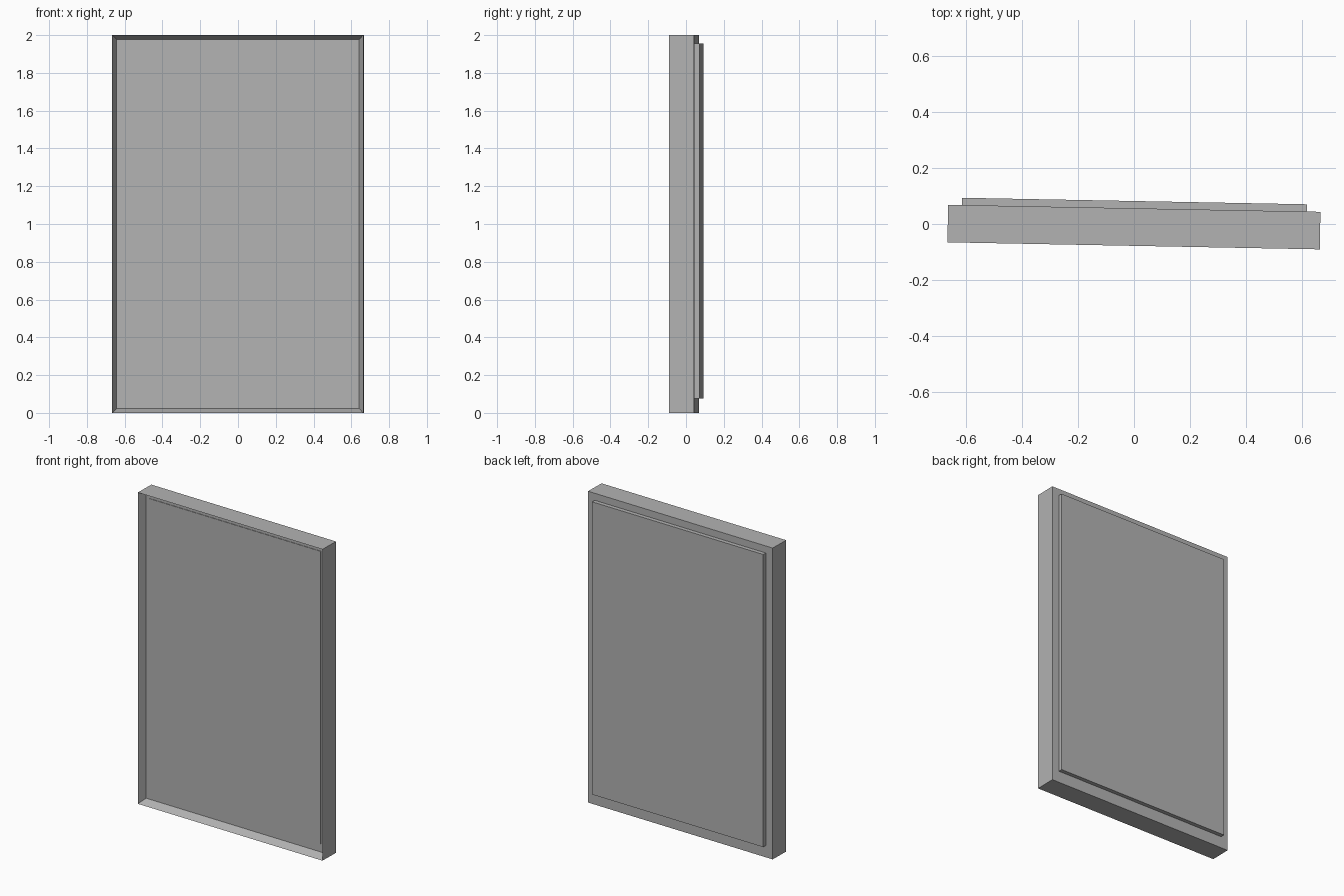
import bpy
import bmesh
from math import radians
from mathutils import Matrix, Vector

cube = bpy.data.objects.get("Cube")
if cube:
    bpy.data.objects.remove(cube, do_unlink=True)

# One plain grey for everything
grey = bpy.data.materials.new("plain grey")
grey.use_nodes = True
colour = (0.45, 0.45, 0.45, 1)
grey.diffuse_color = colour
grey.node_tree.nodes["Principled BSDF"].inputs["Base Color"].default_value = colour

TURN = Matrix.Rotation(radians(-1.08), 4, 'Z')   # slight turn of the whole model
FRONT, BACK = -0.078, 0.056


def box_mesh(low, high):
    bm = bmesh.new()
    low, high = Vector(low), Vector(high)
    place = Matrix.Translation((low + high) / 2) @ Matrix.Diagonal((*(high - low), 1))
    bmesh.ops.create_cube(bm, size=1, matrix=place)
    return bm


def finish(bm, name):
    bm.transform(TURN)
    mesh = bpy.data.meshes.new(name)
    bm.to_mesh(mesh)
    bm.free()
    mesh.materials.append(grey)
    obj = bpy.data.objects.new(name, mesh)
    bpy.context.collection.objects.link(obj)


# Shallow tray: the front face is inset, then pushed in
tray = box_mesh((-0.665, FRONT, 0), (0.665, BACK, 2))
face = min(tray.faces, key=lambda f: f.calc_center_median().y)
bmesh.ops.inset_region(tray, faces=[face], thickness=0.032)
bmesh.ops.translate(tray, verts=face.verts, vec=(0, 0.052, 0))
finish(tray, "tray_frame")

# Panel set through the tray floor, standing out at the back
panel = box_mesh((-0.616, FRONT + 0.049, 0.075), (0.616, BACK + 0.026, 1.955))
finish(panel, "back_panel")
